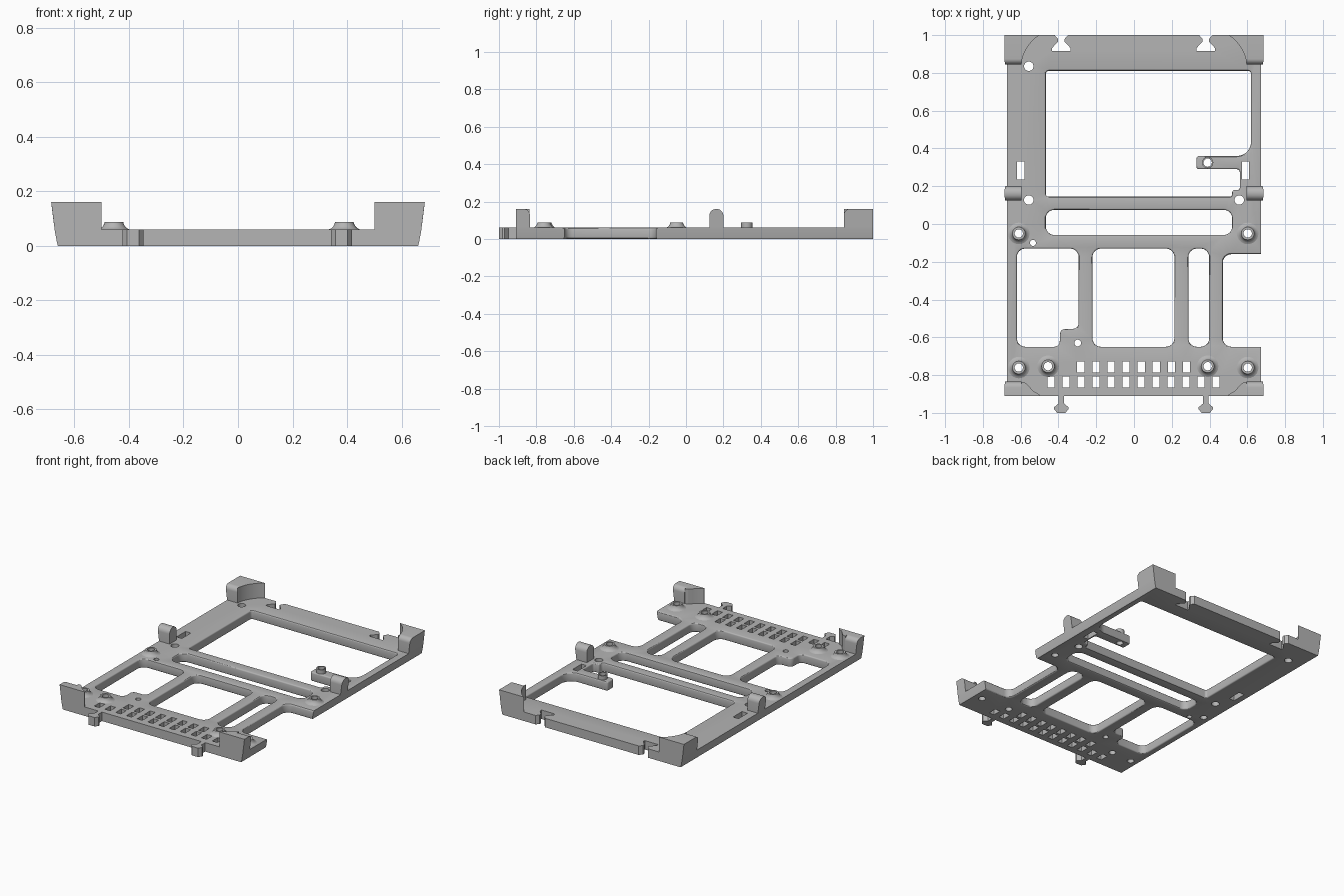
import bpy, bmesh
from math import sin, cos, pi
from mathutils import Vector

old = bpy.data.objects.get("Cube")
if old:
    bpy.data.objects.remove(old, do_unlink=True)

T = 0.06    # plate thickness
TOP = 0.16  # height of the retaining blocks

grey = bpy.data.materials.new("plain grey")
grey.use_nodes = True
grey.diffuse_color = (0.46, 0.46, 0.46, 1)
grey.node_tree.nodes["Principled BSDF"].inputs["Base Color"].default_value = grey.diffuse_color


def finish(name, bm):
    bmesh.ops.recalc_face_normals(bm, faces=bm.faces)
    mesh = bpy.data.meshes.new(name)
    bm.to_mesh(mesh)
    bm.free()
    mesh.materials.append(grey)
    ob = bpy.data.objects.new(name, mesh)
    bpy.context.collection.objects.link(ob)
    bpy.ops.object.select_all(action='DESELECT')
    ob.select_set(True)
    bpy.context.view_layer.objects.active = ob
    bpy.ops.object.shade_smooth_by_angle()
    return ob


def loft(bm, rings, caps=False, loop=False):
    """Join rings of points by quads, optionally capped or closed on itself."""
    vs = [[bm.verts.new(p) for p in ring] for ring in rings]
    n = len(vs[0])
    pairs = list(zip(vs, vs[1:])) + ([(vs[-1], vs[0])] if loop else [])
    for a, b in pairs:
        for i in range(n):
            j = (i + 1) % n
            bm.faces.new((a[i], a[j], b[j], b[i]))
    if caps:
        bm.faces.new(vs[0])
        bm.faces.new(vs[-1])


def flare(bm):
    """Lean the outer side walls outward with height."""
    for v in bm.verts:
        if abs(v.co.x) > 0.65:
            v.co.x = (1 if v.co.x > 0 else -1) * (0.66 + 0.025 * (v.co.z / TOP) ** 0.7)


def arc(a, c, b, steps=6):
    """Circular-style corner from a to b around control point c."""
    out = []
    for i in range(steps + 1):
        t = i / steps
        wa, wc, wb = (1 - t) ** 2, 2 * t * (1 - t) * 0.7071, t * t
        out.append((a * wa + c * wc + b * wb) / (wa + wc + wb))
    return out


def rounded(points):
    """Polygon whose corners may carry a radius as third value."""
    out = []
    for i, p in enumerate(points):
        c = Vector(p[:2])
        if len(p) < 3:
            out.append(c)
            continue
        prev, nxt = Vector(points[i - 1][:2]), Vector(points[(i + 1) % len(points)][:2])
        out += arc(c + (prev - c).normalized() * p[2], c, c + (nxt - c).normalized() * p[2])
    return out


def box(x0, x1, y0, y1, *r):
    return rounded([(x0, y0, *r), (x1, y0, *r), (x1, y1, *r), (x0, y1, *r)])


def circle(x, y, r, n=24):
    return [Vector((x + r * cos(2 * pi * i / n), y + r * sin(2 * pi * i / n))) for i in range(n)]


def outward(poly):
    """Mitred outward normals of a counter-clockwise polygon."""
    res = []
    for i, p in enumerate(poly):
        d1 = (p - poly[i - 1]).normalized()
        d2 = (poly[(i + 1) % len(poly)] - p).normalized()
        n1, n2 = Vector((d1.y, -d1.x)), Vector((d2.y, -d2.x))
        m = (n1 + n2).normalized()
        res.append(m / max(m.dot(n1), 0.4))
    return res


def wall(bm, poly, shifts, b):
    """Vertical wall with softened upper and lower rims."""
    prof = [(0, 0), (T, 0)]
    if b:
        q = [(b * (1 - cos(k * pi / 6)), b * (1 - sin(k * pi / 6))) for k in range(4)]
        prof = q + [(T - z, o) for z, o in reversed(q)]
    loft(bm, [[(p.x + s.x * o, p.y + s.y * o, z) for p, s in zip(poly, shifts)] for z, o in prof])


# Plate outline with front tabs, back keyholes and a side recess
tab = [(-0.014, -0.91), (-0.014, -0.95), (-0.038, -0.97), (-0.038, -0.98), (-0.022, -1.0)]
key = [(0.035, 1.0), (0.018, 0.98), (0.018, 0.965), (0.05, 0.93), (0.05, 0.915)]


def mirrored(half, cx):
    return [(cx + x, y) for x, y in half] + [(cx - x, y) for x, y in reversed(half)]


KEYS = (-0.385, 0.38)
outline = rounded(
    [(-0.67, -0.91)] + mirrored(tab, KEYS[0]) + mirrored(tab, KEYS[1])
    + [(0.67, -0.91), (0.67, -0.65), (0.47, -0.65, 0.045), (0.47, -0.16, 0.045), (0.67, -0.16), (0.67, 1.0)]
    + mirrored(key, KEYS[1]) + mirrored(key, KEYS[0]) + [(-0.67, 1.0)])
recess = []
for p, n in zip(outline, outward(outline)):
    inside = p.x > 0.45 and -0.7 < p.y < -0.1
    recess.append(Vector((0 if p.x > 0.66 else -n.x, (1 if p.y > -0.4 else -1) if p.x > 0.66 else -n.y))
                  if inside else Vector((0, 0)))

# Large windows with soft rims
main_window = rounded([
    (-0.467, 0.145, 0.015), (0.52, 0.145, 0.015), (0.52, 0.18, 0.012), (0.56, 0.18, 0.012),
    (0.56, 0.29, 0.015), (0.33, 0.29, 0.015), (0.33, 0.36, 0.015), (0.62, 0.36, 0.075),
    (0.62, 0.81, 0.015), (-0.467, 0.81, 0.015)])
stepped_window = rounded([
    (-0.62, -0.65, 0.045), (-0.393, -0.65, 0.03), (-0.393, -0.555, 0.03),
    (-0.293, -0.555, 0.03), (-0.293, -0.13, 0.045), (-0.62, -0.13, 0.045)])
windows = [main_window, stepped_window,
           box(-0.467, 0.52, -0.058, 0.075, 0.045),
           box(-0.22, 0.214, -0.65, -0.13, 0.045),
           box(0.288, 0.398, -0.65, -0.13, 0.045)]

# Sharp-edged slots, vents and screw holes
cuts = [box(-0.62, -0.58, 0.235, 0.33), box(0.573, 0.61, 0.235, 0.33)]
cuts += [box(x - 0.019, x + 0.019, -0.787, -0.728) for x in (-0.282 + 0.08 * i for i in range(8))]
cuts += [box(x - 0.019, x + 0.019, -0.866, -0.807) for x in (-0.44 + 0.0795 * i for i in range(12))]
cuts += [circle(*c) for c in ((-0.557, 0.835, 0.025), (-0.557, 0.127, 0.025), (0.557, 0.127, 0.025),
                              (-0.535, -0.1, 0.016), (-0.298, -0.63, 0.018))]
bosses = [(-0.61, -0.05), (0.602, -0.05), (-0.61, -0.76), (0.602, -0.76), (-0.455, -0.753), (0.39, -0.753)]
arm_boss = (0.39, 0.325)
BORE = 0.022
cuts += [circle(x, y, BORE) for x, y in bosses + [arm_boss]]

bm = bmesh.new()
wall(bm, outline, recess, 0.01)
for w in windows:
    wall(bm, w, outward(w), 0.008)
for c in cuts:
    wall(bm, c, outward(c), 0)
for z in (0, T):
    rim = [e for e in bm.edges if e.is_boundary and all(abs(v.co.z - z) < 1e-5 for v in e.verts)]
    bmesh.ops.triangle_fill(bm, use_beauty=True, use_dissolve=False, edges=rim, normal=(0, 0, 1))
flare(bm)
finish("frame_plate", bm)


# Hollow screw bosses
def boss(name, x, y, profile):
    bm = bmesh.new()
    loft(bm, [[(p.x, p.y, z) for p in circle(x, y, r)] for r, z in profile], loop=True)
    finish(name, bm)


flared = [(BORE, T), (0.057, T), (0.048, 0.064), (0.041, 0.071), (0.036, 0.08), (0.034, 0.088), (BORE, 0.088)]
for i, (x, y) in enumerate(bosses):
    boss(f"screw_boss_{i + 1}", x, y, flared)
boss("arm_boss", *arm_boss, [(BORE, T), (0.03, T), (0.03, 0.088), (BORE, 0.088)])


# Upright side blocks, rounded on their free upper edges
def side_block(name, s, y0, y1, r0, r1):
    prof = rounded([(y0, T), (y1, T), (y1, TOP, *r1), (y0, TOP, *r0)])
    bm = bmesh.new()
    loft(bm, [[(s * x, p.x, p.y) for p in prof] for x in (0.595, 0.68)], caps=True)
    flare(bm)
    finish(name, bm)


# Curved webs that run from the blocks along the front and back edges
def corner_web(name, s, poly):
    bm = bmesh.new()
    loft(bm, [[(s * p[0], p[1], z) for p in poly] for z in (T, TOP)], caps=True)
    finish(name, bm)


back_web = arc(Vector((0.595, 0.845)), Vector((0.595, 0.945)), Vector((0.5, 1.0)), 10) + [(0.595, 1.0)]
front_web = [(0.595, -0.837), (0.575, -0.841), (0.555, -0.86), (0.535, -0.883), (0.5, -0.903),
             (0.5, -0.91), (0.595, -0.91)]
for side, s in (("left", 1), ("right", -1)):
    side_block(f"{side}_back_block", s, 0.845, 1.0, (0.03,), ())
    side_block(f"{side}_middle_block", s, 0.125, 0.2, (0.035,), (0.035,))
    side_block(f"{side}_front_block", s, -0.91, -0.835, (), (0.03,))
    corner_web(f"{side}_back_web", s, back_web)
    corner_web(f"{side}_front_web", s, front_web)
